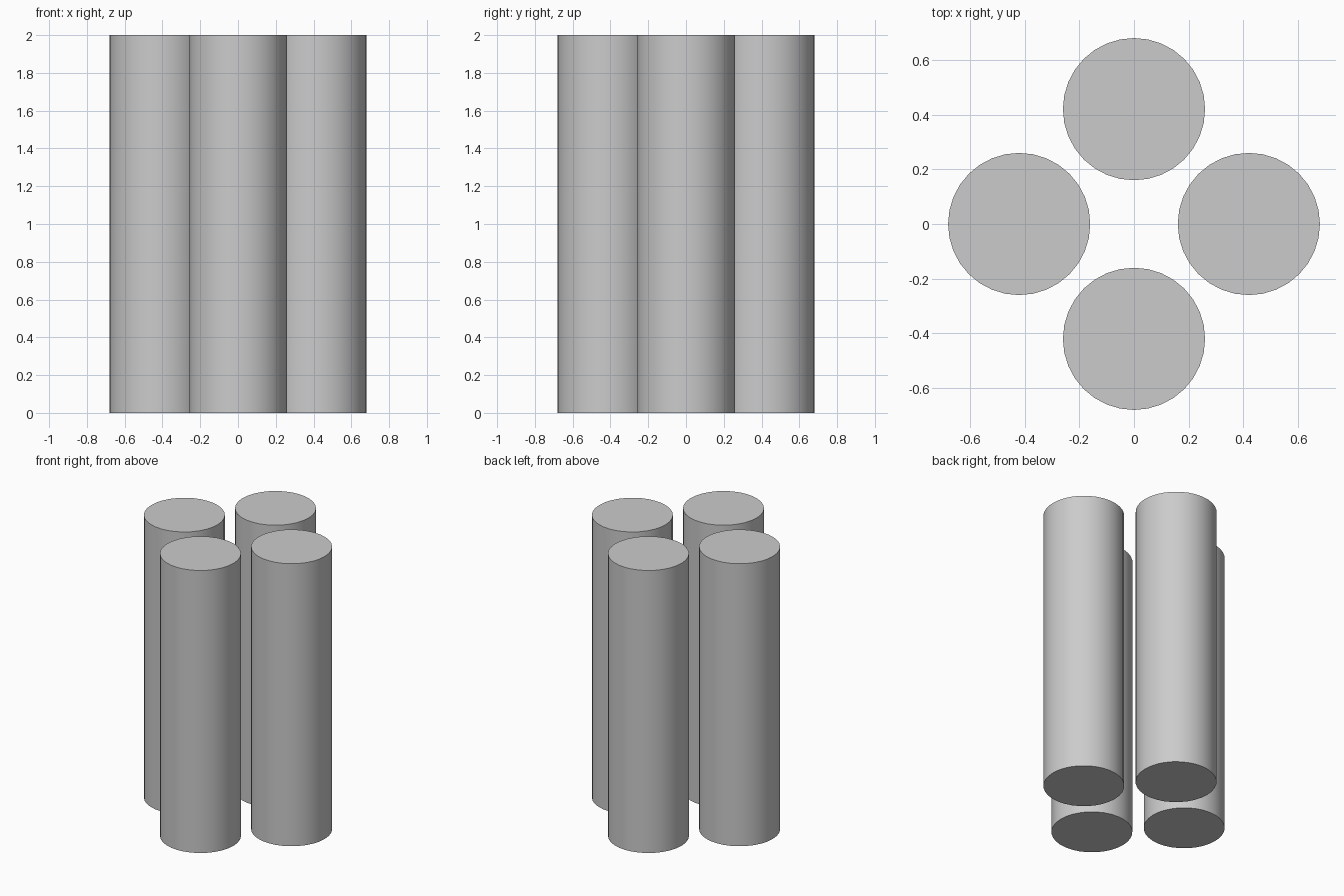
import bpy
import math

if "Cube" in bpy.data.objects:
    bpy.data.objects.remove(bpy.data.objects["Cube"])

RADIUS, OFFSET, HEIGHT = 0.26, 0.42, 2.0

# Four identical upright columns arranged in a cross
for i, name in enumerate(("right", "back", "left", "front")):
    a = i * math.pi / 2
    bpy.ops.mesh.primitive_cylinder_add(
        vertices=32, radius=RADIUS, depth=HEIGHT,
        location=(OFFSET * math.cos(a), OFFSET * math.sin(a), HEIGHT / 2))
    bpy.context.object.name = name + "_column"
    bpy.ops.object.shade_smooth_by_angle(angle=math.radians(30))
